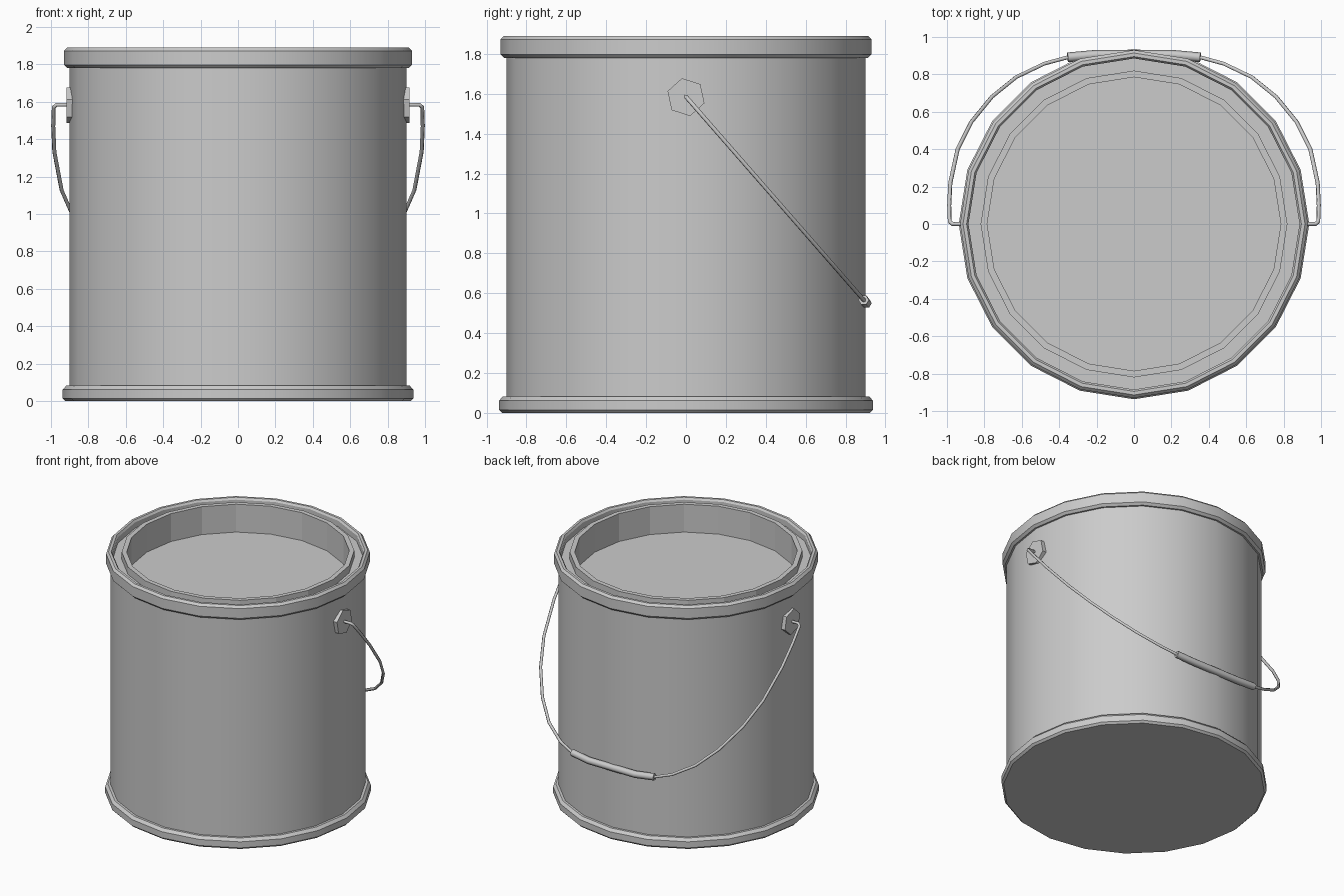
import bpy, bmesh, math
from mathutils import Matrix

if "Cube" in bpy.data.objects:
    bpy.data.objects.remove(bpy.data.objects["Cube"])

SIDES = 20


def lathe(name, profile, smooth=True, closed=False):
    """Revolve (radius, z) points about z; radius 0 ends become fans."""
    bm = bmesh.new()
    rings = []
    for r, z in profile:
        if r == 0:
            rings.append([bm.verts.new((0, 0, z))] * SIDES)
        else:
            rings.append([bm.verts.new((r * math.cos(math.tau * i / SIDES),
                                        r * math.sin(math.tau * i / SIDES), z))
                          for i in range(SIDES)])
    pairs = list(zip(rings, rings[1:]))
    if closed:
        pairs.append((rings[-1], rings[0]))
    for a, b in pairs:
        for i in range(SIDES):
            j = (i + 1) % SIDES
            bm.faces.new(dict.fromkeys((a[i], a[j], b[j], b[i])))
    return finish(bm, name, smooth, recalc=closed)


def finish(bm, name, smooth=False, recalc=True):
    if recalc:
        bmesh.ops.recalc_face_normals(bm, faces=bm.faces)
    mesh = bpy.data.meshes.new(name)
    bm.to_mesh(mesh)
    bm.free()
    ob = bpy.data.objects.new(name, mesh)
    bpy.context.collection.objects.link(ob)
    if smooth:
        select(ob)
        bpy.ops.object.shade_smooth_by_angle(angle=math.radians(30))
    return ob


def select(ob):
    bpy.ops.object.select_all(action='DESELECT')
    ob.select_set(True)
    bpy.context.view_layer.objects.active = ob


def rod(name, points, radius):
    """Six-sided rod along a path of (x, y) points in the tilted handle plane."""
    curve = bpy.data.curves.new(name, 'CURVE')
    curve.dimensions = '3D'
    curve.bevel_depth = radius
    curve.bevel_resolution = 1
    curve.use_fill_caps = True
    spline = curve.splines.new('POLY')
    spline.points.add(len(points) - 1)
    for p, (x, y) in zip(spline.points, points):
        p.co = (x, y, 1.585 - 1.144 * y, 1)
    ob = bpy.data.objects.new(name, curve)
    bpy.context.collection.objects.link(ob)
    select(ob)
    bpy.ops.object.convert(target='MESH')
    return ob


def mirrored(half):
    return half + [(-x, y) for x, y in reversed(half)]


# Can wall and base
lathe("can_body", [(0, 0.0), (0.9, 0.0), (0.9, 1.8)])

# Rolled rims at the bottom and top
lathe("bottom_rim", [(0.89, 0), (0.922, 0), (0.937, 0.015), (0.937, 0.062),
                     (0.918, 0.083), (0.89, 0.083)], closed=True)
lathe("top_rim", [(0.885, 1.78), (0.913, 1.78), (0.93, 1.797), (0.93, 1.873),
                  (0.914, 1.89), (0.895, 1.89), (0.885, 1.875)], closed=True)

# Lid: groove, raised ring and sunken faceted panel
lathe("lid", [(0.886, 1.83), (0.82, 1.83), (0.82, 1.887), (0.785, 1.887),
              (0.785, 1.67), (0, 1.67)], smooth=False)

# Hexagonal handle ears
for side, label in ((1, "right"), (-1, "left")):
    bm = bmesh.new()
    bmesh.ops.create_cone(bm, cap_ends=True, segments=6, radius1=0.097,
                          radius2=0.097, depth=0.036)
    bm.transform(Matrix.Translation((side * 0.899, 0, 1.583))
                 @ Matrix.Rotation(math.radians(12), 4, 'X')
                 @ Matrix.Rotation(math.pi / 2, 4, 'Y')
                 @ Matrix.Rotation(math.pi / 6 * 3, 4, 'Z'))
    finish(bm, label + "_ear")

# Wire handle hanging at the back, with its grip
rod("wire_handle", mirrored([
    (0.9, 0), (0.97, 0), (0.985, 0.012), (0.988, 0.1), (0.982, 0.22),
    (0.943, 0.4), (0.87, 0.545), (0.76, 0.68), (0.63, 0.785), (0.48, 0.857),
    (0.34, 0.895), (0.18, 0.905)]), 0.011)
rod("handle_grip", mirrored([(0.355, 0.891), (0.2, 0.905)]), 0.026)
